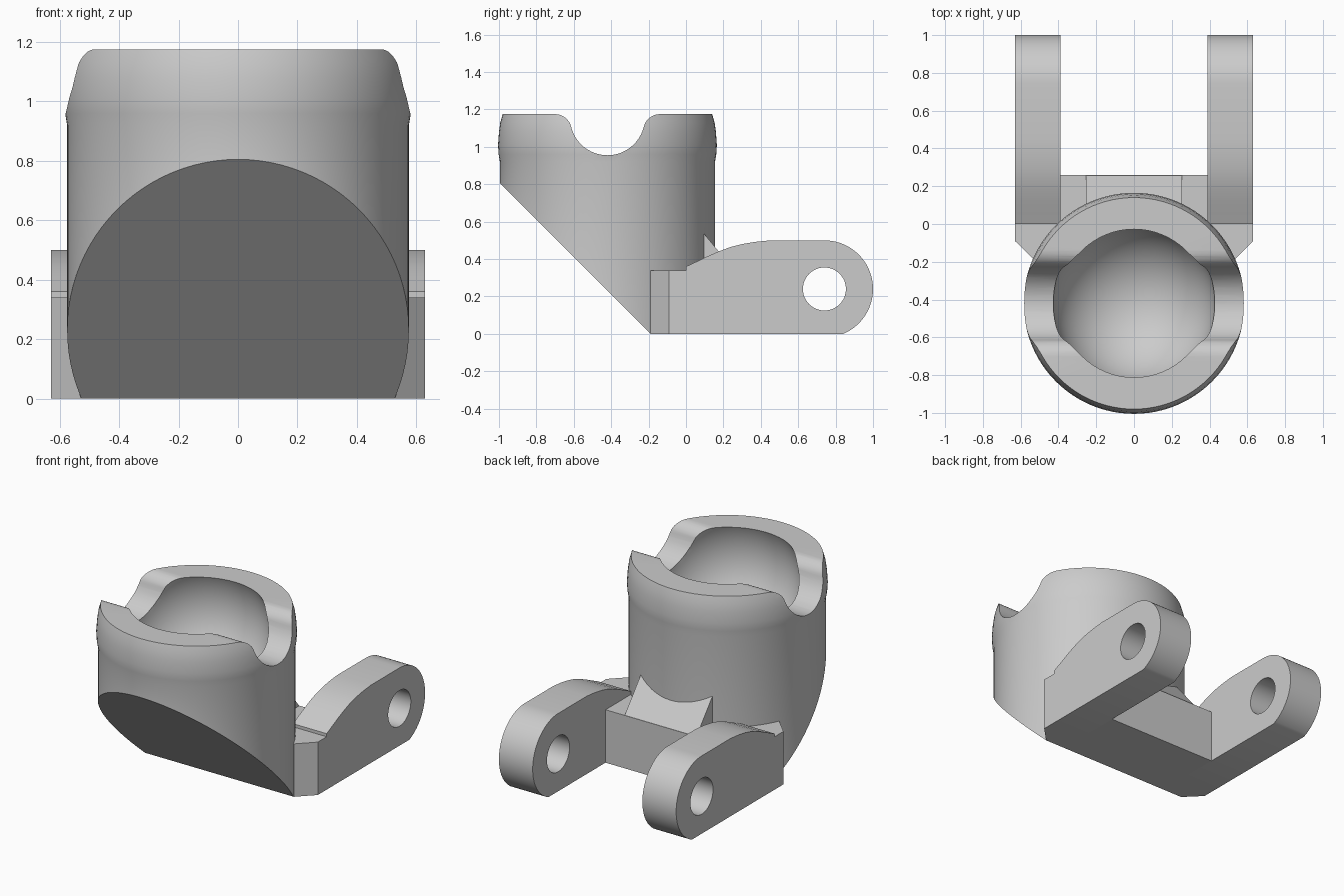
import bpy, bmesh, math
from mathutils import Vector

if "Cube" in bpy.data.objects:
    bpy.data.objects.remove(bpy.data.objects["Cube"], do_unlink=True)

grey = bpy.data.materials.new("plain grey")
grey.use_nodes = True
grey.diffuse_color = (0.6, 0.6, 0.6, 1)
grey.node_tree.nodes["Principled BSDF"].inputs["Base Color"].default_value = (0.6, 0.6, 0.6, 1)

CY = -0.42          # cup axis position in y
TOP = 1.175         # cup rim height


def arc(cy, cz, r, start, end, n):
    angles = [math.radians(start + (end - start) * i / n) for i in range(n + 1)]
    return [(cy + r * math.cos(a), cz + r * math.sin(a)) for a in angles]


def finish(name, bm):
    bmesh.ops.recalc_face_normals(bm, faces=bm.faces)
    mesh = bpy.data.meshes.new(name)
    bm.to_mesh(mesh)
    bm.free()
    mesh.materials.append(grey)
    obj = bpy.data.objects.new(name, mesh)
    bpy.context.collection.objects.link(obj)
    return obj


def prism(name, points, low, high, axis="x"):
    """Extrude a (y, z) profile along x, or an (x, y) plan along z."""
    bm = bmesh.new()
    place = (lambda p: (low, *p)) if axis == "x" else (lambda p: (*p, low))
    face = bm.faces.new([bm.verts.new(place(p)) for p in points])
    ext = bmesh.ops.extrude_face_region(bm, geom=[face])
    move = Vector((high - low, 0, 0)) if axis == "x" else Vector((0, 0, high - low))
    bmesh.ops.translate(bm, vec=move, verts=[v for v in ext["geom"] if isinstance(v, bmesh.types.BMVert)])
    return finish(name, bm)


def lathe(name, profile, steps=96):
    """Closed solid of revolution about the cup axis."""
    bm = bmesh.new()
    rings = []
    for r, z in profile:
        turn = [2 * math.pi * i / steps for i in range(steps)]
        rings.append([bm.verts.new((r * math.cos(a), CY + r * math.sin(a), z)) for a in turn])
    for a, b in zip(rings, rings[1:]):
        for i in range(steps):
            j = (i + 1) % steps
            bm.faces.new((a[i], a[j], b[j], b[i]))
    bm.faces.new(rings[0])
    bm.faces.new(rings[-1])
    return finish(name, bm)


def select(obj):
    bpy.ops.object.select_all(action="DESELECT")
    obj.select_set(True)
    bpy.context.view_layer.objects.active = obj


def cut(obj, *cutters):
    select(obj)
    for cutter in cutters:
        mod = obj.modifiers.new("cut", "BOOLEAN")
        mod.operation = "DIFFERENCE"
        mod.solver = "EXACT"
        mod.object = cutter
        bpy.ops.object.modifier_apply(modifier=mod.name)


# Cup: cylinder with a slightly bulged rim
cup = lathe("cup", [(0.575, 0), (0.575, 0.92), (0.582, 0.96), (0.585, 1.01),
                    (0.58, 1.08), (0.573, 1.13), (0.56, TOP)])

# Ball socket
bm = bmesh.new()
bmesh.ops.create_uvsphere(bm, u_segments=64, v_segments=32, radius=0.43)
bmesh.ops.translate(bm, vec=(0, CY, 1.0), verts=bm.verts)
socket = finish("socket_cutter", bm)

# Rounded notch running across the rim, with filleted lips
lean = math.degrees(math.asin(0.07 / 0.29))
half = arc(0, 1.155, 0.2, -90, -lean, 12) + arc(0.281, 1.085, 0.09, 180 - lean, 90, 8)[1:]
half.append((0.281, 1.4))
notch_points = [(CY + y, z) for y, z in half] + [(CY - y, z) for y, z in reversed(half[1:])]
notch = prism("notch_cutter", notch_points, -0.8, 0.8)

# Sloping cut under the front
slope = prism("slope_cutter", [(0.01, -0.2), (-1.2, 1.01), (-1.2, -0.2)], -0.8, 0.8)
cut(cup, socket, notch, slope)

# Base block with chamfered front corners
side = [(0.53, -0.19), (0.63, -0.09), (0.63, 0), (0.39, 0), (0.39, 0.26)]
base = prism("base_block", side + [(-x, y) for x, y in reversed(side)], 0, 0.34, "z")

# Gusset between base block and cup
gusset = prism("gusset", [(0.02, 0.3), (0.02, 0.535), (0.097, 0.535), (0.258, 0.34), (0.258, 0.3)],
               -0.255, 0.255)

# Hinge arms with pin holes
arm_points = [(0, 0), (0, 0.36), (0.06, 0.388), (0.12, 0.417), (0.18, 0.443), (0.24, 0.465),
              (0.3, 0.48), (0.37, 0.492), (0.45, 0.5)]
arm_points += arc(0.74, 0.24, 0.26, 90, -67.4, 32)
pin = prism("pin_cutter", arc(0.74, 0.24, 0.115, 0, 352.5, 47), -0.9, 0.9)
arms = []
for name, low in (("left_arm", 0.39), ("right_arm", -0.63)):
    arm = prism(name, arm_points, low, low + 0.24)
    cut(arm, pin)
    arms.append(arm)

for cutter in (socket, notch, slope, pin):
    bpy.data.objects.remove(cutter, do_unlink=True)

for obj in (cup, base, gusset, *arms):
    select(obj)
    bpy.ops.object.shade_smooth_by_angle(angle=math.radians(30))
